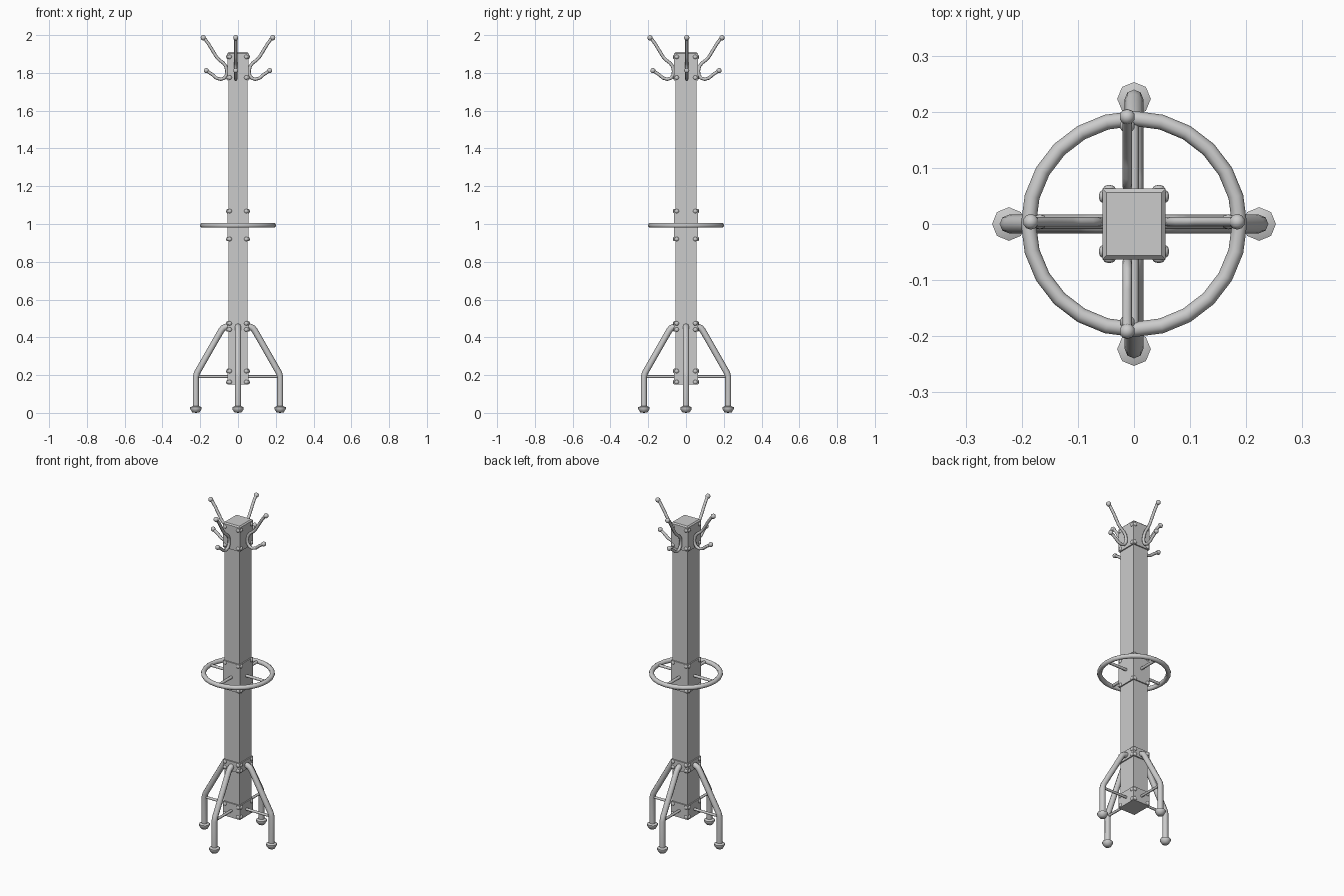
import bpy, bmesh, math
from mathutils import Matrix, Vector

if "Cube" in bpy.data.objects:
    bpy.data.objects.remove(bpy.data.objects["Cube"])

PX, PY = 0.049, 0.056          # post half sizes
T = 0.007                      # plate thickness


def finish(name, bm, smooth=True):
    bmesh.ops.recalc_face_normals(bm, faces=bm.faces)
    me = bpy.data.meshes.new(name)
    bm.to_mesh(me)
    bm.free()
    ob = bpy.data.objects.new(name, me)
    bpy.context.collection.objects.link(ob)
    if smooth:
        bpy.ops.object.select_all(action='DESELECT')
        ob.select_set(True)
        bpy.context.view_layer.objects.active = ob
        bpy.ops.object.shade_smooth_by_angle(angle=math.radians(50))
    return ob


def box(name, hx, hy, z0, z1, chamfer=0.0):
    bm = bmesh.new()
    m = Matrix.Translation((0, 0, (z0 + z1) / 2)) @ Matrix.Diagonal((2 * hx, 2 * hy, z1 - z0, 1))
    bmesh.ops.create_cube(bm, size=1, matrix=m)
    if chamfer:
        top = [e for e in bm.edges if all(v.co.z > z1 - 1e-4 for v in e.verts)]
        bmesh.ops.bevel(bm, geom=top, offset=chamfer, segments=1, affect='EDGES')
    return finish(name, bm, False)


def tube(bm, pts, r, sides=8):
    """Sweep a polygon along a path that lies in one vertical plane."""
    pts = [Vector(p) for p in pts]
    run = pts[-1] - pts[0]
    side = Vector((-run.y, run.x, 0)).normalized()
    rings = []
    for i, p in enumerate(pts):
        a = (p - pts[i - 1]).normalized() if i else (pts[1] - p).normalized()
        b = (pts[i + 1] - p).normalized() if i < len(pts) - 1 else a
        t = (a + b).normalized()
        up = side.cross(t) / max(0.5, t.dot(a))
        rings.append([bm.verts.new(p + r * (math.cos(k * math.tau / sides) * side
                                            + math.sin(k * math.tau / sides) * up))
                      for k in range(sides)])
    for q, s in zip(rings, rings[1:]):
        for k in range(sides):
            bm.faces.new((q[k], q[(k + 1) % sides], s[(k + 1) % sides], s[k]))
    bm.faces.new(rings[0])
    bm.faces.new(rings[-1])


def ball(bm, p, r):
    bmesh.ops.create_uvsphere(bm, u_segments=10, v_segments=8, radius=r,
                              matrix=Matrix.Translation(p))


# post and the bolted plate collars
box("post", PX, PY, 0.15, 1.90)
collars = {"hook_plate": (1.76, 1.91, 1.885, 1.775), "ring_plate": (0.91, 1.08, 1.068, 0.92),
           "leg_plate": (0.43, 0.487, 0.474, 0.441), "brace_plate": (0.15, 0.235, 0.221, 0.163)}
for name, (z0, z1, b0, b1) in collars.items():
    box(name, PX + T, PY + T, z0, z1, 0.007 if name == "hook_plate" else 0)
    bm = bmesh.new()
    for z in (b0, b1):
        for s in (-1, 1):
            for u in (-1, 1):
                for pos, sc in (((u * 0.044, s * (PY + T), z), (1, 0.6, 1)),
                                ((s * (PX + T), u * 0.049, z), (0.6, 1, 1))):
                    m = Matrix.Translation(pos) @ Matrix.Diagonal((*sc, 1))
                    bmesh.ops.create_uvsphere(bm, u_segments=8, v_segments=6,
                                              radius=0.0115, matrix=m)
    finish(name + "_bolts", bm)

# profiles in (distance from axis, height)
LEG = [(0.045, 0.457), (0.062, 0.456), (0.078, 0.449), (0.09, 0.434),
       (0.217, 0.212), (0.223, 0.19), (0.223, 0.025)]
HOOK = [(0.181, 1.988), (0.155, 1.952), (0.115, 1.886), (0.1, 1.869), (0.078, 1.853),
        (0.065, 1.836), (0.059, 1.81), (0.062, 1.788), (0.073, 1.772), (0.092, 1.766),
        (0.115, 1.773), (0.137, 1.792), (0.168, 1.812)]
FOOT = [(0.0, 0.0), (0.019, 0.003), (0.03, 0.02), (0.03, 0.03), (0.016, 0.036), (0.0, 0.036)]

# everything that repeats on the four sides
for side, ang, d in (("right", 0, 0), ("back", 90, T), ("left", 180, 0), ("front", 270, T)):
    c, s = round(math.cos(math.radians(ang))), round(math.sin(math.radians(ang)))

    def at(r, z, off=(0, 0)):
        return (c * r + abs(s) * off[0], s * r + abs(c) * off[1], z)

    # leg
    bm = bmesh.new()
    tube(bm, [at(r, z) for r, z in LEG], 0.0165)
    finish(side + "_leg", bm)
    # foot pad
    bm = bmesh.new()
    vs = [bm.verts.new(at(0.223 + r, z)) for r, z in FOOT]
    es = [bm.edges.new(p) for p in zip(vs, vs[1:])]
    bmesh.ops.spin(bm, geom=vs + es, cent=at(0.223, 0), axis=(0, 0, 1),
                   angle=math.tau, steps=8, use_duplicate=False)
    bmesh.ops.remove_doubles(bm, verts=bm.verts, dist=1e-5)
    finish(side + "_foot", bm)
    # brace rod and ring spoke
    bm = bmesh.new()
    tube(bm, [at(0.045, 0.192), at(0.222, 0.192)], 0.0075)
    finish(side + "_brace", bm)
    bm = bmesh.new()
    tube(bm, [at(0.045, 0.993), at(0.188, 0.993)], 0.0085)
    finish(side + "_ring_spoke", bm)
    # double coat hook with ball ends
    off = (-0.012, 0.004)
    bm = bmesh.new()
    tube(bm, [at(r + d, z, off) for r, z in HOOK], 0.0085)
    ball(bm, at(0.184 + d, 1.986, off), 0.014)
    ball(bm, at(0.168 + d, 1.812, off), 0.0135)
    finish(side + "_coat_hook", bm)

# umbrella ring
bpy.ops.mesh.primitive_torus_add(major_segments=24, minor_segments=10, major_radius=0.188,
                                 minor_radius=0.0135, location=(0, 0, 0.993))
bpy.context.object.name = "umbrella_ring"
bpy.ops.object.shade_smooth_by_angle(angle=math.radians(50))
